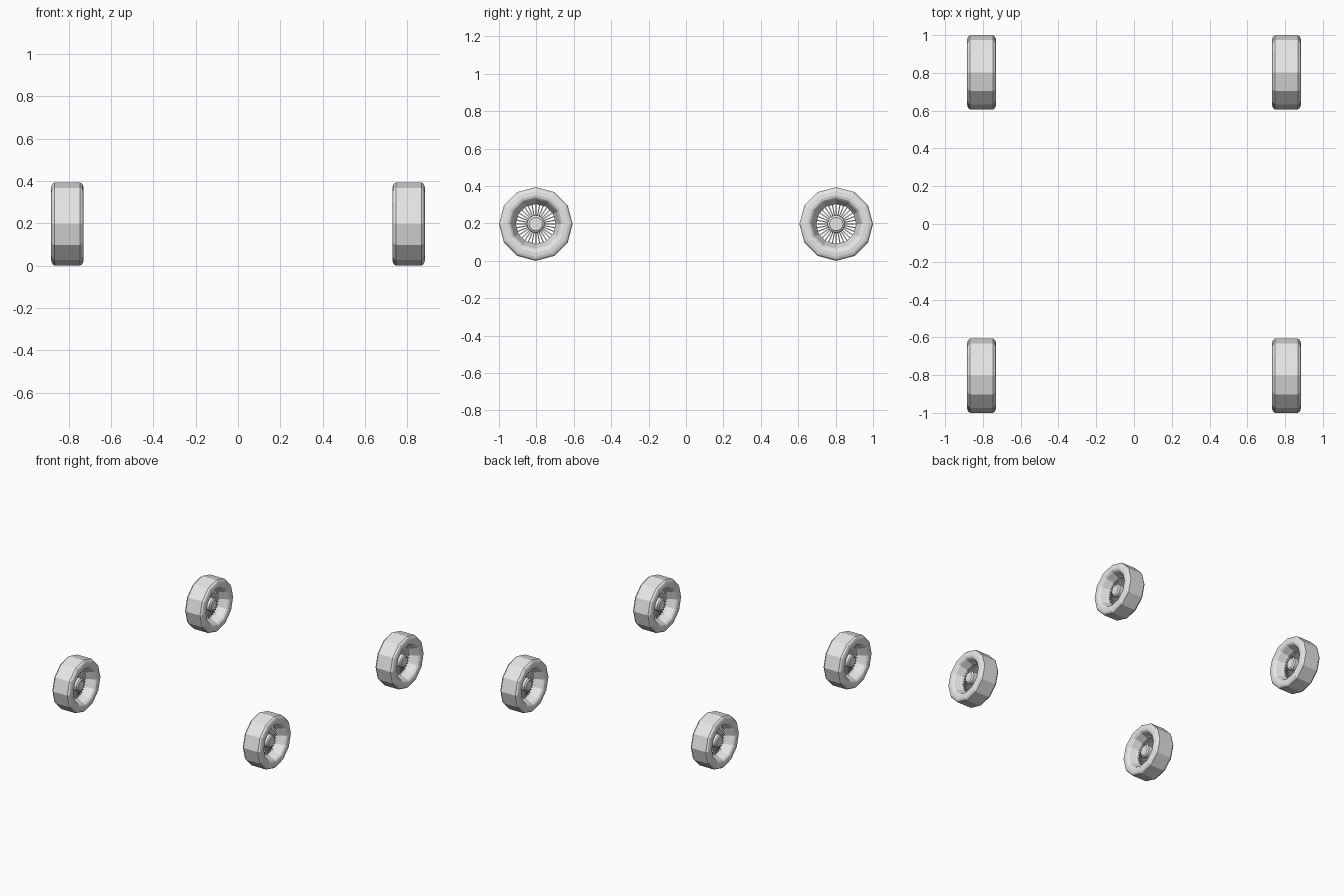
import bpy, bmesh
from math import sin, cos, tau
from mathutils import Matrix

if "Cube" in bpy.data.objects:
    bpy.data.objects.remove(bpy.data.objects["Cube"], do_unlink=True)

RADIUS = 0.197
SPOKES = 32

grey = bpy.data.materials.new("light grey")
grey.use_nodes = True
grey.diffuse_color = (0.8, 0.8, 0.8, 1)
grey.node_tree.nodes["Principled BSDF"].inputs["Base Color"].default_value = (0.8, 0.8, 0.8, 1)


def finish(bm, name):
    bmesh.ops.recalc_face_normals(bm, faces=bm.faces)
    mesh = bpy.data.meshes.new(name)
    bm.to_mesh(mesh)
    bm.free()
    mesh.materials.append(grey)
    return mesh


def lathe(name, half, sides, closed):
    """Turn an (x, radius) half profile, mirrored in x, around the x axis."""
    profile = half + [(-x, r) for x, r in reversed(half) if x > 0]
    if not closed:
        profile = profile[:]
    bm = bmesh.new()
    rings = [[bm.verts.new((x, r * cos(tau * i / sides), r * sin(tau * i / sides)))
              for i in range(sides)] for x, r in profile]
    pairs = list(zip(rings, rings[1:]))
    if closed:
        pairs.append((rings[-1], rings[0]))
    else:
        bm.faces.new(rings[0])
        bm.faces.new(rings[-1])
    for a, b in pairs:
        for i in range(sides):
            j = (i + 1) % sides
            bm.faces.new((a[i], a[j], b[j], b[i]))
    return finish(bm, name)


def spoke_fan(name):
    """Thin radial bars between the hub and the rim."""
    bm = bmesh.new()
    inner, outer = 0.04, 0.112
    for i in range(SPOKES):
        place = (Matrix.Rotation(tau * i / SPOKES, 4, "X")
                 @ Matrix.Translation((0, 0, (inner + outer) / 2))
                 @ Matrix.Diagonal((0.012, 0.006, outer - inner, 1)))
        bmesh.ops.create_cube(bm, size=1, matrix=place)
    return finish(bm, name)


# Tyre with chamfered shoulders and a dished inner wall, open in the middle
tyre = lathe("tyre", [(0, 0.107), (0.014, 0.109), (0.022, 0.114), (0.064, 0.132),
                      (0.074, 0.142), (0.0775, 0.155), (0.076, 0.176),
                      (0.071, 0.189), (0.060, RADIUS)], 12, True)
# Hub barrel with chamfered caps
hub = lathe("hub", [(0.042, 0.036), (0.034, 0.047), (0.012, 0.048)], 16, False)
spokes = spoke_fan("spokes")

# Four identical wheels
for end, y in (("front", -0.803), ("back", 0.803)):
    for side, x in (("left", 0.807), ("right", -0.807)):
        for part, mesh in (("tyre", tyre), ("hub", hub), ("spokes", spokes)):
            obj = bpy.data.objects.new(f"{end}_{side}_{part}", mesh)
            obj.location = (x, y, RADIUS)
            bpy.context.collection.objects.link(obj)
